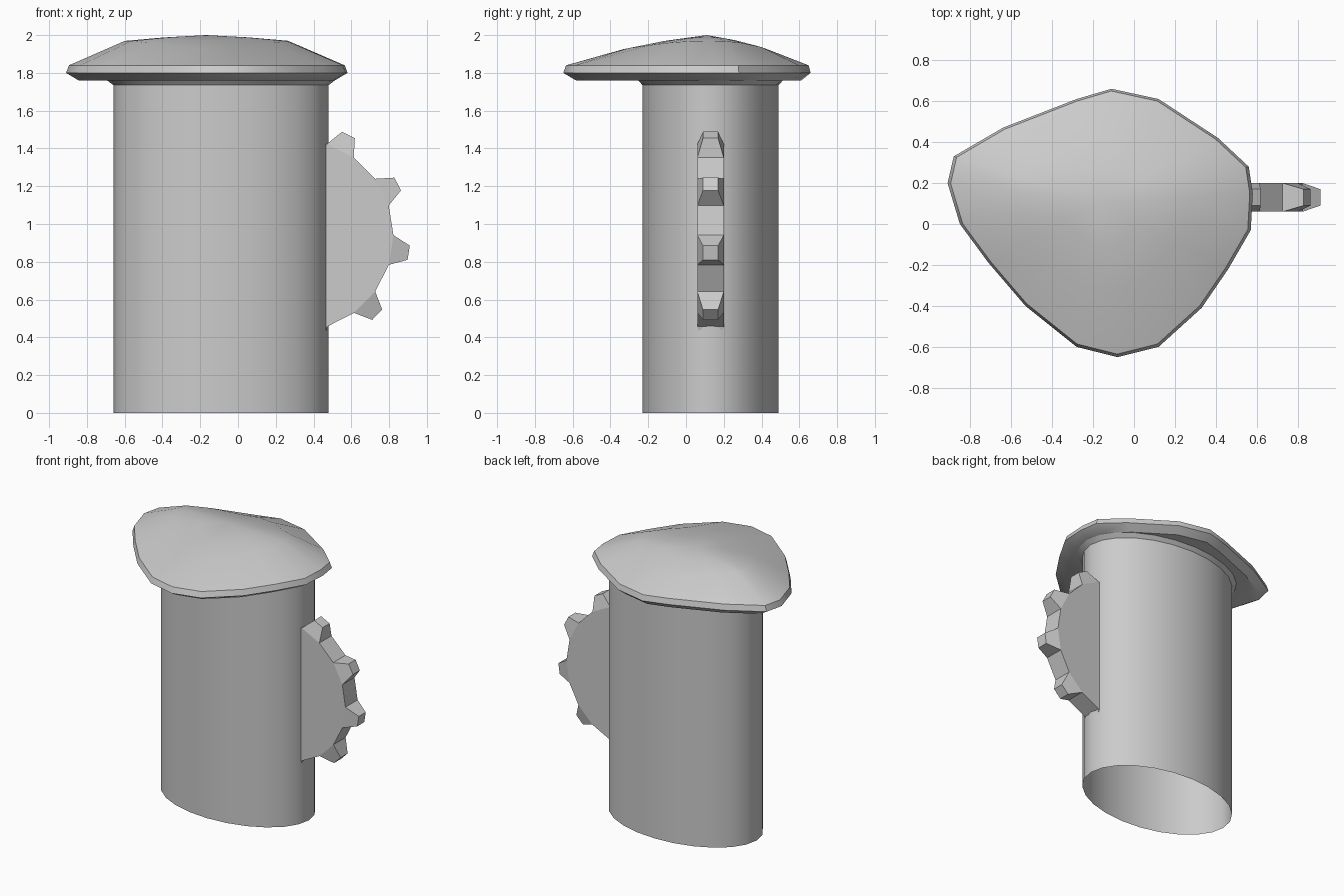
import bpy, bmesh
from math import sin, cos, pi, radians, atan2

if "Cube" in bpy.data.objects:
    bpy.data.objects.remove(bpy.data.objects["Cube"])


def loft(name, rings, cap_start=False, cap_end=False, smooth=None):
    """Skin a list of equal-length point rings into one object."""
    bm = bmesh.new()
    vr = [[bm.verts.new(p) for p in r] for r in rings]
    for a, b in zip(vr, vr[1:]):
        n = len(a)
        for i in range(n):
            j = (i + 1) % n
            bm.faces.new((a[i], a[j], b[j], b[i]))
    if cap_start:
        bm.faces.new(vr[0][::-1])
    if cap_end:
        top = bm.faces.new(vr[-1])
        if cap_end != True:
            bmesh.ops.poke(bm, faces=[top])[
                'verts'][0].co = cap_end
    bmesh.ops.recalc_face_normals(bm, faces=bm.faces)
    me = bpy.data.meshes.new(name)
    bm.to_mesh(me)
    bm.free()
    ob = bpy.data.objects.new(name, me)
    bpy.context.collection.objects.link(ob)
    if smooth:
        bpy.ops.object.select_all(action='DESELECT')
        ob.select_set(True)
        bpy.context.view_layer.objects.active = ob
        bpy.ops.object.shade_smooth_by_angle(angle=radians(smooth))
    return ob


def ellipse(rx, ry, z, n=24):
    return [(-0.09 + rx * cos(2 * pi * i / n), 0.13 + ry * sin(2 * pi * i / n), z)
            for i in range(n)]


# Oval tube, open at the bottom
loft("tube", [ellipse(.57, .36, 0), ellipse(.57, .36, 1.74)], smooth=40)

# Flared collar under the cap
loft("collar", [ellipse(.57, .36, 1.735), ellipse(.605, .385, 1.762)],
     cap_start=True, smooth=30)

# Irregular domed cap
outline = [(.58, .15), (.56, .28), (.41, .42), (.12, .61), (-.11, .66), (-.28, .61),
           (-.64, .47), (-.88, .33), (-.91, .20), (-.85, 0), (-.71, -.19), (-.53, -.40),
           (-.28, -.60), (-.08, -.65), (.12, -.60), (.33, -.41), (.46, -.22), (.57, -.03)]
cx, cy = -0.17, 0.11


def cap_ring(scale, z, drop=0):
    return [(cx + (x - cx) * scale, cy + (y - cy) * scale,
             z - drop * sin(atan2(y - cy, x - cx)) ** 2) for x, y in outline]


loft("cap", [cap_ring(.91, 1.76), cap_ring(1, 1.80), cap_ring(.98, 1.84),
             cap_ring(.58, 1.97, .045), cap_ring(.3, 1.988, .02)],
     cap_start=True, cap_end=(cx, cy, 2.0), smooth=35)

# Ten-tooth gear set through the tube wall, tooth tips tapered in thickness
TEETH, ROOT, TIP = 10, .508, .597
gx, gy, gz = .315, .13, .94


def gear_ring(side):
    pts = []
    for k in range(TEETH):
        mid = -8.9 + 36 * k
        for off, r, half in ((-9, ROOT, .07), (-3.65, TIP, .04),
                             (3.65, TIP, .04), (9, ROOT, .07)):
            t = radians(mid + off)
            pts.append((gx + r * cos(t), gy + side * half, gz + r * sin(t)))
    # neighbouring teeth keep separate root points either side of the valley
    return pts


bm = bmesh.new()
sides = [[bm.verts.new(p) for p in gear_ring(s)] for s in (-1, 1)]
n = TEETH * 4
for i in range(n):
    j = (i + 1) % n
    bm.faces.new((sides[0][i], sides[0][j], sides[1][j], sides[1][i]))
for vs in sides:
    bm.faces.new([v for i, v in enumerate(vs) if i % 4 in (0, 3)])
    for k in range(TEETH):
        bm.faces.new(vs[4 * k:4 * k + 4])
bmesh.ops.remove_doubles(bm, verts=bm.verts, dist=.001)
bmesh.ops.recalc_face_normals(bm, faces=bm.faces)
mesh = bpy.data.meshes.new("gear")
bm.to_mesh(mesh)
bm.free()
bpy.context.collection.objects.link(bpy.data.objects.new("gear", mesh))
